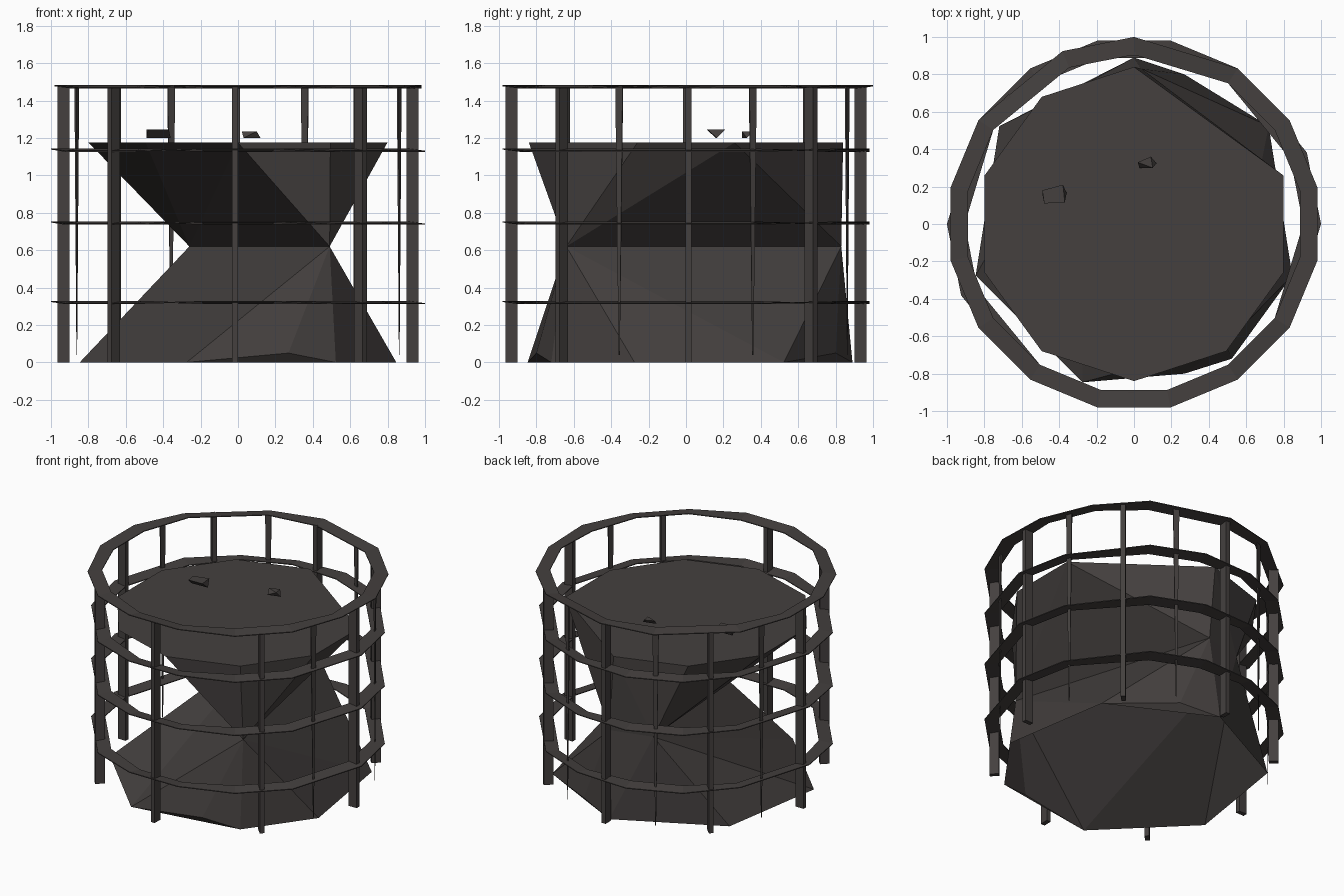
import bpy, bmesh, math
from mathutils import Matrix, Vector

if "Cube" in bpy.data.objects:
    bpy.data.objects.remove(bpy.data.objects["Cube"])

iron = bpy.data.materials.new("dark_iron")
iron.diffuse_color = (0.058, 0.051, 0.049, 1)
iron.use_nodes = True
iron.node_tree.nodes["Principled BSDF"].inputs["Base Color"].default_value = iron.diffuse_color


def finish(name, bm):
    bmesh.ops.recalc_face_normals(bm, faces=bm.faces)
    me = bpy.data.meshes.new(name)
    bm.to_mesh(me)
    bm.free()
    me.materials.append(iron)
    ob = bpy.data.objects.new(name, me)
    bpy.context.collection.objects.link(ob)
    return ob


def polar(r, deg, z):
    a = math.radians(deg)
    return (r * math.cos(a), r * math.sin(a), z)


# Pinched drum: triangular waist joined by fans to a wide foot and a wide top
def drum():
    bm = bmesh.new()
    right, back, left = [bm.verts.new(p) for p in (
        (0.49, -0.64, 0.62), (0.04, 0.83, 0.62), (-0.26, 0.75, 0.62))]
    top = {a: bm.verts.new(polar(0.84, a, 1.175))
           for a in (18, 90, 126, 162, 198, 234, 270, 306, 342)}
    foot = {a: bm.verts.new(polar(0.89, a, 0))
            for a in (36, 90, 144, 198, 252, 306, 342)}
    foot[279] = bm.verts.new((0.27, -0.80, 0.05))
    foot[63] = bm.verts.new((0.27, 0.80, 0.05))

    def fan(tip, ring, angles):
        for a, b in zip(angles, angles[1:]):
            bm.faces.new((tip, ring[a], ring[b]))

    def bridge(p, q, r):
        bm.faces.new((p, q, r))

    # upper flare
    fan(right, top, (270, 306, 342, 18))
    bridge(right, top[18], back)
    fan(back, top, (18, 90))
    bridge(back, top[90], left)
    fan(left, top, (90, 126, 162, 198, 234, 270))
    bridge(left, top[270], right)
    bm.faces.new(list(top.values()))
    # lower flare, hollow underneath
    fan(right, foot, (252, 279, 306, 342, 36))
    bridge(right, foot[36], back)
    fan(back, foot, (36, 63, 90))
    bridge(back, foot[90], left)
    fan(left, foot, (90, 144, 198, 252))
    bridge(left, foot[252], right)
    # tucked-under edges of the foot
    bridge(foot[252], foot[306], foot[279])
    bridge(foot[36], foot[90], foot[63])
    return finish("drum", bm)


drum()


# Loose chips above the drum top
def chip(name, points):
    bm = bmesh.new()
    for p in points:
        bm.verts.new(p)
    bmesh.ops.convex_hull(bm, input=bm.verts)
    return finish(name, bm)


chip("chip_large", [(-0.49, 0.18, 1.245), (-0.38, 0.21, 1.245), (-0.37, 0.115, 1.245),
                    (-0.48, 0.11, 1.245), (-0.36, 0.165, 1.20), (-0.49, 0.16, 1.20)])
chip("chip_small", [(0.02, 0.33, 1.235), (0.09, 0.36, 1.235), (0.10, 0.30, 1.235),
                    (0.12, 0.325, 1.20), (0.03, 0.30, 1.20)])


# Flat cage hoops with uneven corners, given in 32nds of a turn
def hoop(name, z, steps):
    bm = bmesh.new()
    loops = []
    n = len(steps)
    for i, s in enumerate(steps):
        dz = 0.006 if i % 4 < 2 else -0.006
        loops.append([bm.verts.new(polar(r, s * 11.25, z + h))
                      for r, h in ((0.905, dz - 0.003), (1.0, -dz - 0.003),
                                   (1.0, -dz + 0.003), (0.905, dz + 0.003))])
    for i in range(n):
        p, q = loops[i], loops[(i + 1) % n]
        for k in range(4):
            j = (k + 1) % 4
            bm.faces.new((p[k], q[k], q[j], p[j]))
    return finish(name, bm)


low_steps = (0, 2, 5, 7, 9, 11, 13, 16, 18, 21, 23, 25, 27, 29)
top_steps = (1, 3, 5, 8, 10, 13, 15, 17, 19, 21, 23, 25, 27, 29, 31)
for i, z in enumerate((0.32, 0.745, 1.135)):
    hoop(f"hoop_{i + 1}", z, low_steps)
hoop("top_hoop", 1.473, top_steps)


# Upright cage bars, optionally tapering downward
def bar(name, deg, depth, width, z0, taper=1.0):
    bm = bmesh.new()
    bmesh.ops.create_cube(bm, size=1)
    for v in bm.verts:
        if v.co.z < 0:
            v.co.x *= taper
            v.co.y *= taper
    h = 1.472 - z0
    m = (Matrix.Rotation(math.radians(deg), 4, 'Z')
         @ Matrix.Translation(Vector((0.933, 0, z0 + h / 2)))
         @ Matrix.Diagonal((depth, width, h, 1)))
    bmesh.ops.transform(bm, matrix=m, verts=bm.verts)
    return finish(name, bm)


for i, a in enumerate((0.8, 45.7, 90.4, 135, 180, 224.6, 269, 314.6)):
    bar(f"main_bar_{i + 1}", a, 0.064, 0.032, 0.0)
for i, a in enumerate((22.5, 67.5, 112.5, 157.5, 337.5)):
    bar(f"thin_bar_{i + 1}", a, 0.010, 0.042, 0.04, 0.15)
